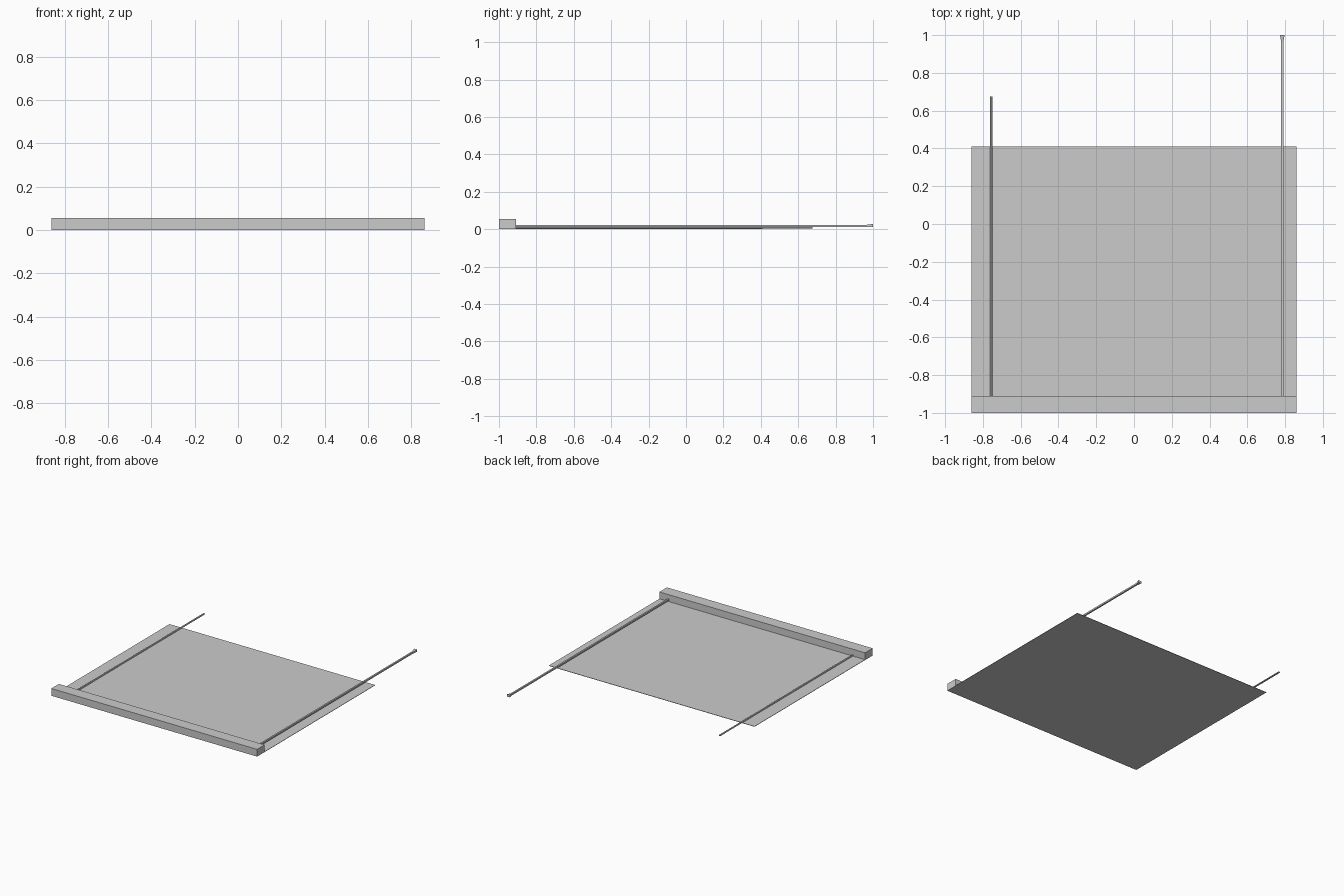
import bpy
import bmesh
from math import pi, cos, sin

cube = bpy.data.objects.get("Cube")
if cube:
    bpy.data.objects.remove(cube, do_unlink=True)

grey = bpy.data.materials.new("plain grey")
grey.use_nodes = True
COLOUR = (0.6, 0.6, 0.6, 1)
grey.diffuse_color = COLOUR
grey.node_tree.nodes["Principled BSDF"].inputs["Base Color"].default_value = COLOUR


def finish(name, bm):
    bmesh.ops.recalc_face_normals(bm, faces=bm.faces)
    mesh = bpy.data.meshes.new(name)
    bm.to_mesh(mesh)
    bm.free()
    mesh.materials.append(grey)
    obj = bpy.data.objects.new(name, mesh)
    bpy.context.collection.objects.link(obj)
    return obj


def box(name, low, high):
    bm = bmesh.new()
    bmesh.ops.create_cube(bm, size=1)
    for v in bm.verts:
        v.co = [l + (c + 0.5) * (h - l) for c, l, h in zip(v.co, low, high)]
    return finish(name, bm)


def rod(name, x, sides, sections):
    """Loft a polygon along y; each section is (y, z centre, half width, half height)."""
    bm = bmesh.new()
    grow = 1 / cos(pi / sides)
    angles = [2 * pi * (i + 0.5) / sides for i in range(sides)]
    rings = [[bm.verts.new((x + w * grow * cos(a), y, z + h * grow * sin(a)))
              for a in angles] for y, z, w, h in sections]
    for a, b in zip(rings, rings[1:]):
        for i in range(sides):
            j = (i + 1) % sides
            bm.faces.new((a[i], a[j], b[j], b[i]))
    bm.faces.new(rings[0])
    bm.faces.new(rings[-1])
    return finish(name, bm)


# Thin base sheet and the raised bar along its front edge
box("base_sheet", (-0.86, -0.91, 0), (0.86, 0.41, 0.003))
box("front_bar", (-0.86, -1, 0), (0.86, -0.91, 0.055))

# Short round rod on the right
rod("right_rod", -0.755, 8, [(-0.91, 0.008, 0.007, 0.005),
                             (0.675, 0.008, 0.007, 0.005)])

# Longer square rod on the left, with a flared tip
rod("left_rod", 0.785, 4, [(-0.91, 0.017, 0.006, 0.006),
                           (0.965, 0.017, 0.006, 0.006),
                           (1.0, 0.020, 0.012, 0.009)])
